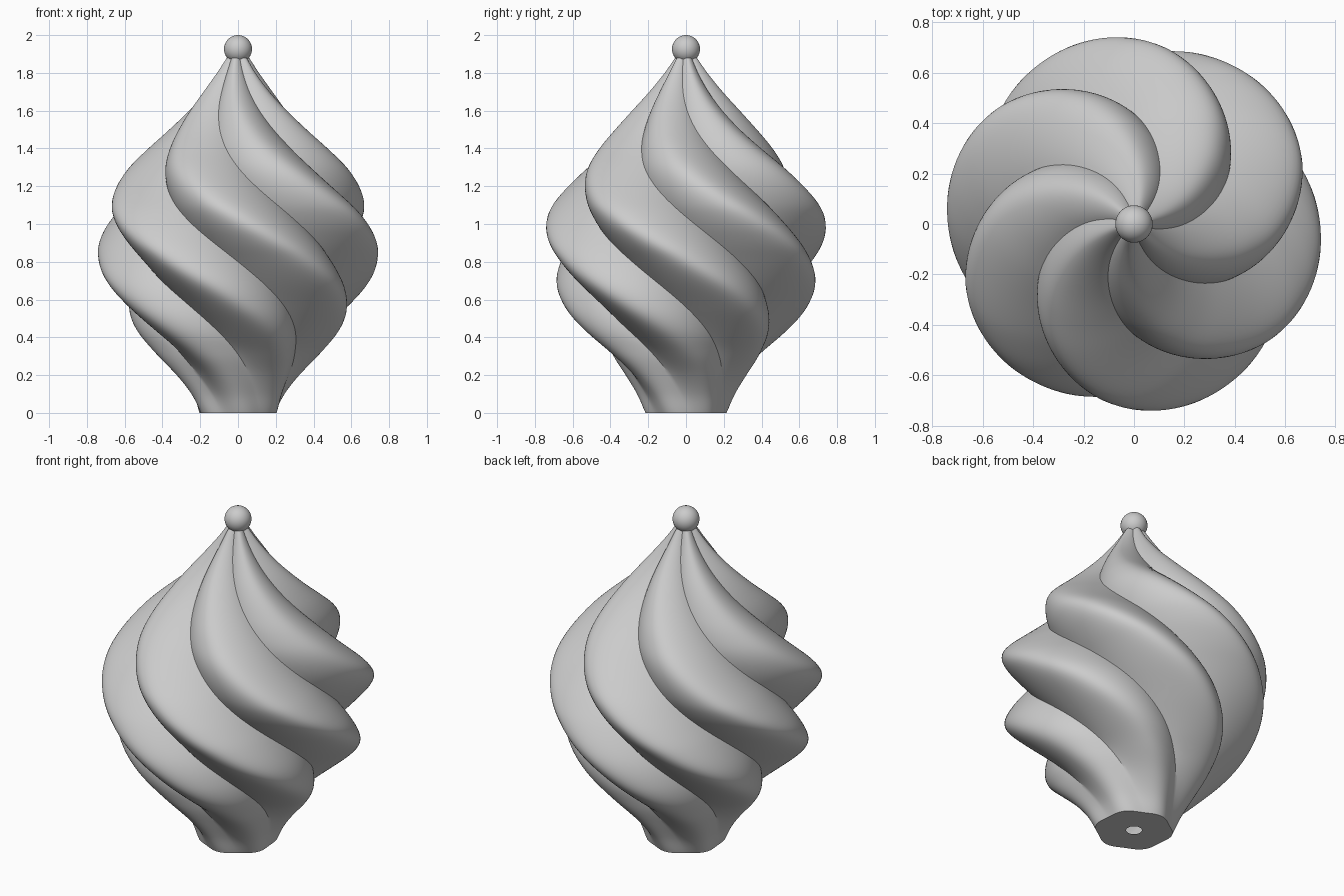
import bpy, bmesh, math

if "Cube" in bpy.data.objects:
    bpy.data.objects.remove(bpy.data.objects["Cube"])

LOBES, SEGMENTS, RINGS = 6, 144, 110
TOP = 1.88
ROUND = .35      # roundness of the crests
SMOOTH_TO = .4   # below this height the creases fade out

# crest radius by height
CREST = [(0, .215), (.1, .26), (.2, .33), (.31, .43), (.45, .56), (.56, .64), (.7, .71),
         (.85, .745), (.95, .748), (1.03, .735), (1.1, .71), (1.2, .65), (1.3, .575),
         (1.4, .48), (1.5, .38), (1.6, .285), (1.7, .195), (1.8, .115), (TOP, .06)]
# crest angle in degrees by height
TWIST = [(0, 95), (.31, 60), (.56, 30), (.8, 0), (1.03, -29), (1.3, -60), (1.62, -90), (TOP, -108)]
# groove depth as a share of the crest radius
DEPTH = [(0, .07), (.15, .12), (.36, .21), (.7, .225), (1.2, .235), (TOP, .25)]


def sample(table, z):
    """Smooth interpolation through a table of (height, value) points."""
    n = len(table)
    i = max(k for k in range(n - 1) if table[k][0] <= z or k == 0)
    slope = lambda a, b: (table[b][1] - table[a][1]) / (table[b][0] - table[a][0])
    m0, m1 = slope(max(i - 1, 0), i + 1), slope(i, min(i + 2, n - 1))
    (z0, v0), (z1, v1) = table[i], table[i + 1]
    h = z1 - z0
    t = (z - z0) / h
    return (v0 + (v1 - v0) * t * t * (3 - 2 * t)
            + h * t * (1 - t) * (m0 * (1 - t) - m1 * t))


def groove(s, sharp):
    """0 on a crest, 1 in a groove; sharp blends from a wave to a creased groove."""
    p = SEGMENTS // LOBES
    t = min(s % p, p - s % p) / (p / 2)
    wave = 0.5 - 0.5 * math.cos(math.pi * t)
    crease = (math.hypot(t, ROUND) - ROUND) / (math.hypot(1, ROUND) - ROUND)
    return wave + (crease - wave) * sharp


def ring(bm, z):
    """One lobed cross-section."""
    crest, depth = sample(CREST, z), sample(DEPTH, z)
    turn = math.radians(sample(TWIST, z))
    sharp = min(z / SMOOTH_TO, 1)
    verts = []
    for s in range(SEGMENTS):
        a = 2 * math.pi * s / SEGMENTS + turn
        r = crest * (1 - depth * groove(s, sharp))
        verts.append(bm.verts.new((r * math.cos(a), r * math.sin(a), z)))
    return verts


def bridge(bm, low, high):
    for s in range(SEGMENTS):
        t = (s + 1) % SEGMENTS
        bm.faces.new((low[s], low[t], high[t], high[s]))


def finish(bm, name):
    mesh = bpy.data.meshes.new(name)
    bm.to_mesh(mesh)
    bm.free()
    obj = bpy.data.objects.new(name, mesh)
    bpy.context.collection.objects.link(obj)
    mesh.materials.append(grey)
    bpy.ops.object.select_all(action='DESELECT')
    obj.select_set(True)
    bpy.context.view_layer.objects.active = obj
    bpy.ops.object.shade_smooth_by_angle(angle=math.radians(30))


grey = bpy.data.materials.new("plain_grey")
grey.use_nodes = True
color = (0.6, 0.6, 0.6, 1)
grey.diffuse_color = color
grey.node_tree.nodes["Principled BSDF"].inputs["Base Color"].default_value = color

# twisted lobed body
bm = bmesh.new()
rings = [ring(bm, TOP * i / RINGS) for i in range(RINGS + 1)]
for low, high in zip(rings, rings[1:]):
    bridge(bm, low, high)
bm.faces.new(rings[-1])

# flat base with a round hole
turn = math.radians(sample(TWIST, 0))
hole = [bm.verts.new((.043 * math.cos(a), .043 * math.sin(a), 0))
        for a in (turn + 2 * math.pi * s / SEGMENTS for s in range(SEGMENTS))]
bridge(bm, hole, rings[0])
finish(bm, "twisted_body")

# finial ball
bm = bmesh.new()
bmesh.ops.create_uvsphere(bm, u_segments=32, v_segments=20, radius=.074)
bmesh.ops.translate(bm, verts=bm.verts, vec=(0, 0, 1.926))
finish(bm, "top_ball")
